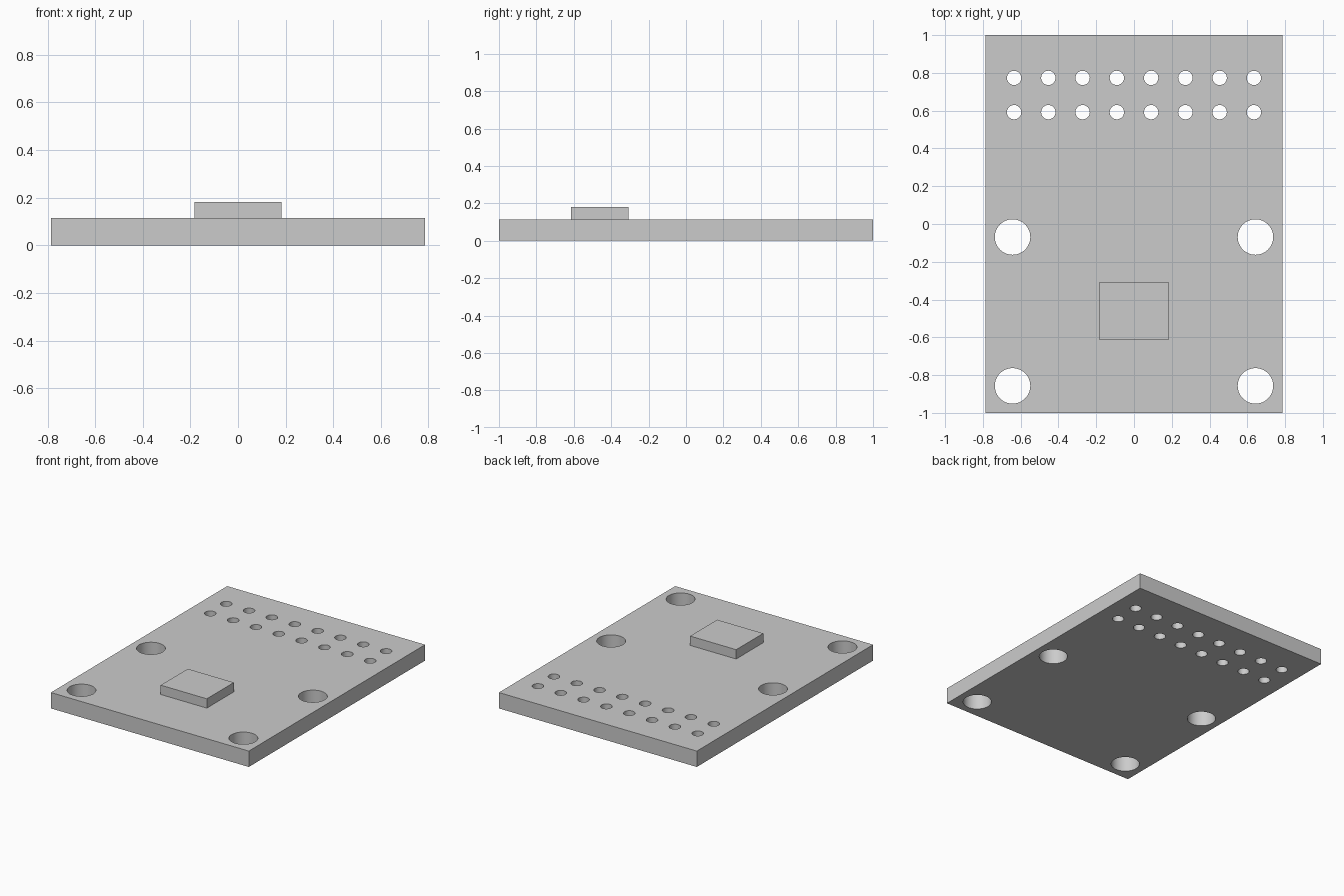
import bpy
import bmesh
import math
from mathutils import Matrix, Vector

old = bpy.data.objects.get("Cube")
if old:
    bpy.data.objects.remove(old, do_unlink=True)

THICK = 0.114   # board thickness
PITCH = 0.1814  # pin hole spacing

grey = bpy.data.materials.new("plain_grey")
grey.use_nodes = True
GREY = (0.6, 0.6, 0.6, 1)
grey.diffuse_color = GREY
grey.node_tree.nodes["Principled BSDF"].inputs["Base Color"].default_value = GREY


def make_object(name, bm):
    mesh = bpy.data.meshes.new(name)
    bm.to_mesh(mesh)
    bm.free()
    mesh.materials.append(grey)
    obj = bpy.data.objects.new(name, mesh)
    bpy.context.collection.objects.link(obj)
    return obj


def box(name, low, high):
    low, high = Vector(low), Vector(high)
    bm = bmesh.new()
    place = Matrix.Translation((low + high) / 2) @ Matrix.Diagonal((high - low).to_4d())
    bmesh.ops.create_cube(bm, size=1, matrix=place)
    return make_object(name, bm)


def add_drill(bm, x, y, radius, sides):
    bmesh.ops.create_cone(bm, cap_ends=True, segments=sides, radius1=radius,
                          radius2=radius, depth=THICK * 3,
                          matrix=Matrix.Translation((x, y, THICK / 2)))


# Flat board and the raised chip
board = box("board", (-0.786, -1, 0), (0.786, 1, THICK))
chip = box("chip", (-0.183, -0.615, THICK), (0.183, -0.308, 0.181))

# All drills in one cutter
drills = bmesh.new()
for x in (-0.643, 0.643):        # mounting holes
    for y in (-0.857, -0.069):
        add_drill(drills, x, y, 0.094, 48)
for row in range(2):             # two rows of pin holes
    for col in range(8):
        add_drill(drills, (col - 3.5) * PITCH, 0.592 + row * PITCH, 0.038, 32)
cutter = make_object("hole_cutter", drills)
cutter.hide_render = True

# Drill the board
cut = board.modifiers.new("holes", "BOOLEAN")
cut.operation = "DIFFERENCE"
cut.solver = "EXACT"
cut.object = cutter
bpy.ops.object.select_all(action="DESELECT")
bpy.context.view_layer.objects.active = board
board.select_set(True)
bpy.ops.object.modifier_apply(modifier=cut.name)
bpy.data.objects.remove(cutter, do_unlink=True)

# Round hole walls, crisp edges
bpy.ops.object.shade_smooth_by_angle(angle=math.radians(30))
